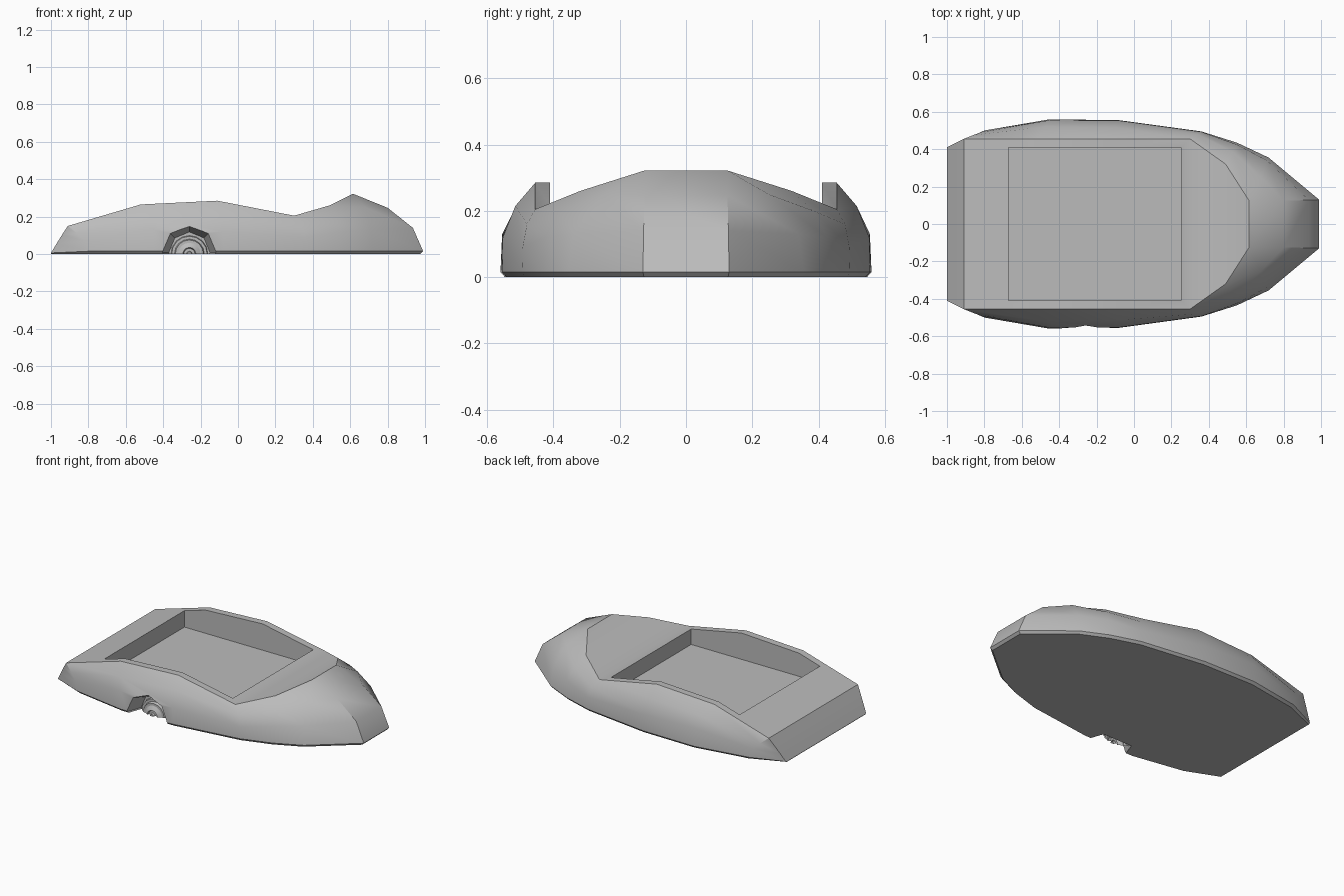
import bpy, bmesh, math

cube = bpy.data.objects.get("Cube")
if cube:
    bpy.data.objects.remove(cube, do_unlink=True)

grey = bpy.data.materials.new("hull_grey")
grey.use_nodes = True
grey.diffuse_color = (0.5, 0.5, 0.5, 1)
grey.node_tree.nodes["Principled BSDF"].inputs["Base Color"].default_value = grey.diffuse_color


def make_object(name, bm):
    """Turn a bmesh into a linked object with the shared material."""
    bmesh.ops.recalc_face_normals(bm, faces=bm.faces)
    mesh = bpy.data.meshes.new(name)
    bm.to_mesh(mesh)
    bm.free()
    mesh.materials.append(grey)
    obj = bpy.data.objects.new(name, mesh)
    bpy.context.collection.objects.link(obj)
    return obj


def smooth(obj, degrees):
    bpy.ops.object.select_all(action='DESELECT')
    obj.select_set(True)
    bpy.context.view_layer.objects.active = obj
    bpy.ops.object.shade_smooth_by_angle(angle=math.radians(degrees))


def cut(target, cutter):
    """Subtract the cutter from the target and discard it."""
    cutter.hide_render = True
    bpy.ops.object.select_all(action='DESELECT')
    target.select_set(True)
    bpy.context.view_layer.objects.active = target
    mod = target.modifiers.new("cut", 'BOOLEAN')
    mod.operation, mod.solver, mod.object = 'DIFFERENCE', 'EXACT', cutter
    bpy.ops.object.modifier_apply(modifier=mod.name)
    bpy.data.objects.remove(cutter, do_unlink=True)


# Half cross-sections from stern to bow: waterline, side, shoulder, rim
stern, bow = (-.91, .455, .15), (.615, .125, .322)
stations = [
    [(-1, .41, .006), (-.97, .425, .056), (-.94, .44, .104), stern],
    [(-.8, .5, .015), (-.82, .49, .07), (-.86, .475, .11), stern],
    [(-.45, .56, .015), (-.45, .555, .13), (-.48, .52, .2), (-.52, .455, .265)],
    [(-.08, .555, .015), (-.08, .553, .12), (-.1, .515, .215), (-.11, .455, .285)],
    [(.36, .495, .015), (.36, .493, .09), (.34, .48, .16), (.3, .455, .205)],
    [(.55, .435, .015), (.55, .425, .12), (.53, .385, .2), (.49, .32, .26)],
    [(.72, .355, .015), (.71, .34, .13), (.68, .25, .25), bow],
    [(.99, .13, .015), (.935, .128, .14), (.8, .125, .247), bow],
]

# Inset base ring under each waterline point
for s in stations:
    x, y, z = s[0]
    s.insert(0, (max(x * .985, -1) if x > -1 else x, y * .975, 0))

bm = bmesh.new()
cache = {}


def vert(co, side):
    key = (co[0], co[1] * side, co[2])
    if key not in cache:
        cache[key] = bm.verts.new(key)
    return cache[key]


def face(corners):
    unique = list(dict.fromkeys(corners))
    if len(unique) > 2:
        bm.faces.new(unique)


# Skin the sides, transom and bow as one closed band
ring = [(s, 1) for s in stations] + [(s, -1) for s in reversed(stations)]
for i, (a, side_a) in enumerate(ring):
    b, side_b = ring[(i + 1) % len(ring)]
    for k in range(len(a) - 1):
        face([vert(a[k], side_a), vert(b[k], side_b),
              vert(b[k + 1], side_b), vert(a[k + 1], side_a)])
# Deck strips and flat bottom
for a, b in zip(stations, stations[1:]):
    for k in (0, -1):
        face([vert(a[k], 1), vert(b[k], 1), vert(b[k], -1), vert(a[k], -1)])
hull = make_object("hull", bm)

# Rectangular well sunk into the deck
bpy.ops.mesh.primitive_cube_add(size=1, location=(-.21, 0, .315))
well = bpy.context.object
well.scale = (.92, .82, .4)
cut(hull, well)

# Tapered octagonal recess in one side
bpy.ops.mesh.primitive_cone_add(vertices=8, radius1=.11, radius2=.153, depth=.12,
                                location=(-.26, -.52, .008),
                                rotation=(math.pi / 2, 0, 0))
cut(hull, bpy.context.object)
smooth(hull, 30)

# Stepped half-round nozzle inside the recess
bm = bmesh.new()
steps = [(.1, -.455), (.095, -.475), (.08, -.475), (.075, -.49), (.06, -.49),
         (.035, -.505), (.03, -.495), (.015, -.495), (.012, -.51)]
segments = 8
rows = []
for r, y in steps:
    angles = [math.pi * i / segments for i in range(segments + 1)]
    rows.append([bm.verts.new((-.26 + r * math.cos(t), y, r * math.sin(t))) for t in angles])
for a, b in zip(rows, rows[1:]):
    for i in range(segments):
        bm.faces.new((a[i], a[i + 1], b[i + 1], b[i]))
bm.faces.new(rows[-1])
nozzle = make_object("side_nozzle", bm)
smooth(nozzle, 25)
